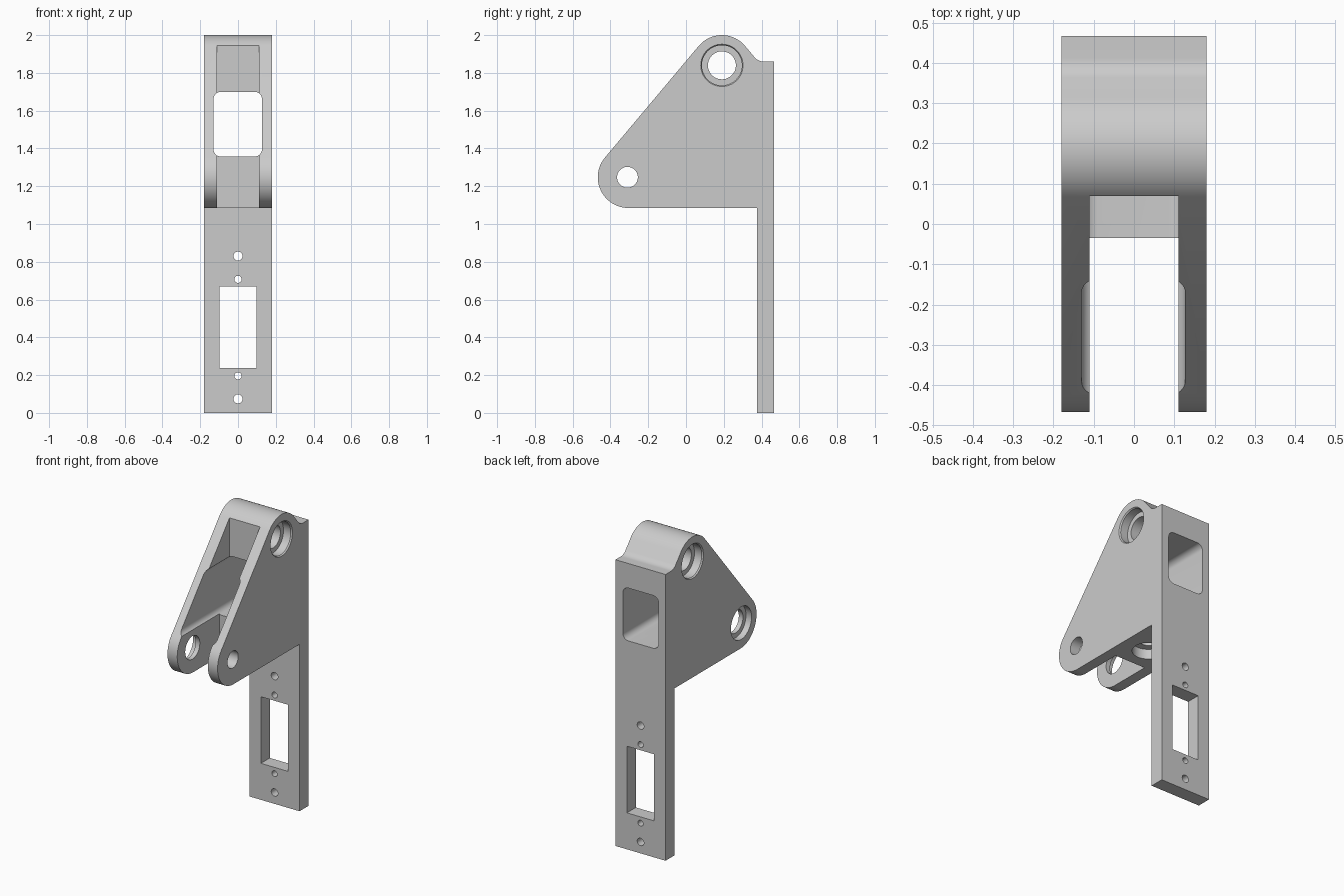
import bpy, bmesh
from math import sin, cos, radians, pi
from mathutils import Matrix, Vector

if "Cube" in bpy.data.objects:
    bpy.data.objects.remove(bpy.data.objects["Cube"])

HALF_W = 0.18


def make_object(name, bm):
    bmesh.ops.recalc_face_normals(bm, faces=bm.faces)
    mesh = bpy.data.meshes.new(name)
    bm.to_mesh(mesh)
    bm.free()
    obj = bpy.data.objects.new(name, mesh)
    bpy.context.collection.objects.link(obj)
    return obj


def arc(cx, cy, r, a0, a1, n):
    angles = [radians(a0 + (a1 - a0) * i / n) for i in range(n + 1)]
    return [(cx + r * cos(a), cy + r * sin(a)) for a in angles]


def prism(name, points, axis, lo, hi):
    """Extrude a 2D outline along x (points are y, z) or y (points are x, z)."""
    bm = bmesh.new()
    if axis == 'x':
        verts = [bm.verts.new((lo, u, v)) for u, v in points]
        offset = Vector((hi - lo, 0, 0))
    else:
        verts = [bm.verts.new((u, lo, v)) for u, v in points]
        offset = Vector((0, hi - lo, 0))
    face = bm.faces.new(verts)
    res = bmesh.ops.extrude_face_region(bm, geom=[face])
    moved = [g for g in res['geom'] if isinstance(g, bmesh.types.BMVert)]
    bmesh.ops.translate(bm, verts=moved, vec=offset)
    return make_object(name, bm)


def cut(target, cutter):
    mod = target.modifiers.new("cut", 'BOOLEAN')
    mod.operation = 'DIFFERENCE'
    mod.solver = 'EXACT'
    mod.object = cutter
    bpy.context.view_layer.objects.active = target
    bpy.ops.object.modifier_apply(modifier=mod.name)
    bpy.data.objects.remove(cutter, do_unlink=True)


def cut_box(target, lo, hi):
    bm = bmesh.new()
    lo, hi = Vector(lo), Vector(hi)
    mat = Matrix.Translation((lo + hi) / 2) @ Matrix.Diagonal((hi - lo).to_4d())
    mat[3][3] = 1
    bmesh.ops.create_cube(bm, size=1, matrix=mat)
    cut(target, make_object("box_cutter", bm))


def cut_round(target, start, end, r0, r1=None, n=48):
    """Cut a cylinder or cone from start (radius r0) to end (radius r1)."""
    start, end = Vector(start), Vector(end)
    d = end - start
    mat = Matrix.Translation((start + end) / 2) @ d.to_track_quat('Z', 'Y').to_matrix().to_4x4()
    bm = bmesh.new()
    bmesh.ops.create_cone(bm, cap_ends=True, segments=n, radius1=r0,
                          radius2=r0 if r1 is None else r1, depth=d.length, matrix=mat)
    cut(target, make_object("round_cutter", bm))


# Bracket body and long mounting plate from one side profile (y, z)
low = (-0.3045, 1.2475)
top = (0.19, 1.84)
outline = arc(*low, 0.1625, 270, 140, 24)
outline += arc(*top, 0.16, 140, 40, 20)
outline += arc(0.412, 1.924, 0.064, 220, 270, 8)
outline += [(0.467, 1.86), (0.467, 0), (0.375, 0), (0.375, 1.085)]
bracket = prism("hinge_bracket", outline, 'x', -HALF_W, HALF_W)

# Slot that splits the body into two cheeks, deeper above the window
cut_box(bracket, (-0.11, -0.6, 1.0), (0.11, -0.035, 2.1))
cut_box(bracket, (-0.11, -0.3, 1.5), (0.11, 0.07, 2.1))

# Rounded window running front to back
x0, x1, z0, z1, r = -0.13, 0.127, 1.357, 1.70, 0.04
window = []
for cx, cz, a in ((x1 - r, z1 - r, 0), (x0 + r, z1 - r, 90),
                  (x0 + r, z0 + r, 180), (x1 - r, z0 + r, 270)):
    window += arc(cx, cz, r, a, a + 90, 8)
cut(bracket, prism("window_cutter", window, 'y', -0.6, 0.6))

# Upper pivot bore with chamfered bearing seats on both sides
cut_round(bracket, (-0.3, *top), (0.3, *top), 0.074)
for s in (-1, 1):
    cut_round(bracket, (s * 0.12, *top), (s * 0.3, *top), 0.106)
    cut_round(bracket, (s * 0.172, *top), (s * 0.188, *top), 0.106, 0.118)

# Lower pivot: plain hole in the right cheek, stepped seat in the left cheek
low = (-0.31, 1.2475)
cut_round(bracket, (0.0, *low), (0.3, *low), 0.055)
cut_round(bracket, (-0.3, *low), (0.0, *low), 0.075)
cut_round(bracket, (-0.3, *low), (-0.14, *low), 0.106)

# Stepped hole in the underside of the web
cut_round(bracket, (0, 0.13, 1.0), (0, 0.13, 1.45), 0.05)
cut_round(bracket, (0, 0.13, 1.0), (0, 0.13, 1.15), 0.095)

# Plate opening and screw holes
cut_box(bracket, (-0.098, 0.3, 0.237), (0.098, 0.6, 0.67))
for z, rad in ((0.83, 0.024), (0.707, 0.019), (0.196, 0.019), (0.074, 0.024)):
    cut_round(bracket, (0, 0.3, z), (0, 0.6, z), rad, n=32)

bpy.ops.object.select_all(action='DESELECT')
bracket.select_set(True)
bpy.context.view_layer.objects.active = bracket
bpy.ops.object.shade_smooth_by_angle(angle=radians(30))
